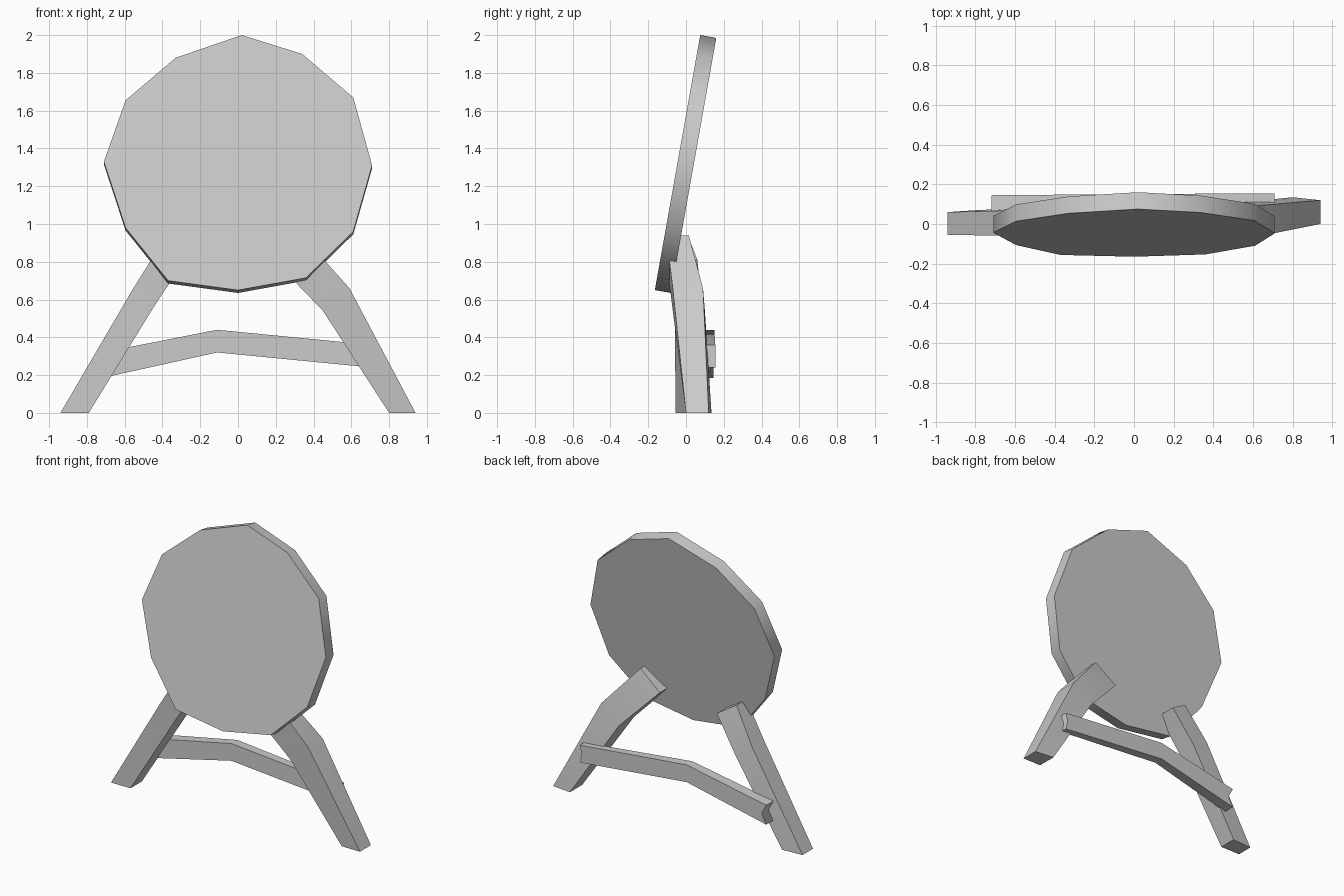
import bpy, bmesh, math

if "Cube" in bpy.data.objects:
    bpy.data.objects.remove(bpy.data.objects["Cube"])

grey = bpy.data.materials.new("plain grey")
grey.use_nodes = True
COLOUR = (0.6, 0.6, 0.6, 1)
grey.diffuse_color = COLOUR
grey.node_tree.nodes["Principled BSDF"].inputs["Base Color"].default_value = COLOUR


def loft(name, rings):
    """Join rings of points into a closed solid, smooth across gentle bends."""
    bm = bmesh.new()
    rows = [[bm.verts.new(p) for p in ring] for ring in rings]
    n = len(rows[0])
    for a, b in zip(rows, rows[1:]):
        for i in range(n):
            j = (i + 1) % n
            bm.faces.new((a[i], a[j], b[j], b[i]))
    bm.faces.new(rows[0][::-1])
    bm.faces.new(rows[-1])
    bmesh.ops.recalc_face_normals(bm, faces=bm.faces)
    mesh = bpy.data.meshes.new(name)
    bm.to_mesh(mesh)
    bm.free()
    mesh.materials.append(grey)
    obj = bpy.data.objects.new(name, mesh)
    bpy.context.collection.objects.link(obj)
    bpy.ops.object.select_all(action='DESELECT')
    obj.select_set(True)
    bpy.context.view_layer.objects.active = obj
    bpy.ops.object.shade_smooth_by_angle(angle=math.radians(38))
    return obj


def section(outer, inner, front, back_outer, back_inner):
    """Four corners of a beam, from two (x, z) edges and its depth."""
    (xo, zo), (xi, zi) = outer, inner
    return [(xo, front, zo), (xi, front, zi),
            (xi, back_inner, zi), (xo, back_outer, zo)]


# Tilted, hand-cut round board
outline = [(0.02, 2.0), (0.34, 1.90), (0.61, 1.67), (0.71, 1.31),
           (0.61, 0.96), (0.36, 0.715), (0, 0.65), (-0.37, 0.70),
           (-0.595, 0.98), (-0.71, 1.33), (-0.595, 1.655), (-0.33, 1.88)]
front_rim = [(x, -0.165 + (z - 0.65) * 0.178, z) for x, z in outline]
back_rim = [(x, y + 0.085, z - 0.015) for x, y, z in front_rim]
loft("round_board", [front_rim, back_rim])

# Bent legs, each a little different
loft("left_leg", [
    section((0.94, 0), (0.80, 0), 0, 0.12, 0.135),
    section((0.59, 0.66), (0.45, 0.54), -0.07, 0.09, 0.10),
    section((0.34, 0.94), (0.18, 0.82), -0.105, 0.015, 0.03)])
loft("right_leg", [
    section((-0.94, 0), (-0.79, 0), -0.055, 0.06, 0.07),
    section((-0.56, 0.65), (-0.44, 0.57), -0.06, 0.07, 0.085),
    section((-0.41, 0.89), (-0.28, 0.81), -0.08, 0.03, 0.06)])


# Arched cross bar behind the legs, with notched ends
def bar_ring(x, low, high, front, back, notch=0):
    mid = (low + high) / 2
    return [(x, front, low), (x + notch, front, mid), (x, front, high),
            (x, back, high), (x + notch, back, mid), (x, back, low)]


loft("cross_bar", [
    bar_ring(-0.72, 0.185, 0.32, 0.065, 0.145, 0.035),
    bar_ring(-0.11, 0.32, 0.44, 0.085, 0.15),
    bar_ring(0.71, 0.24, 0.36, 0.105, 0.155, -0.015)])
